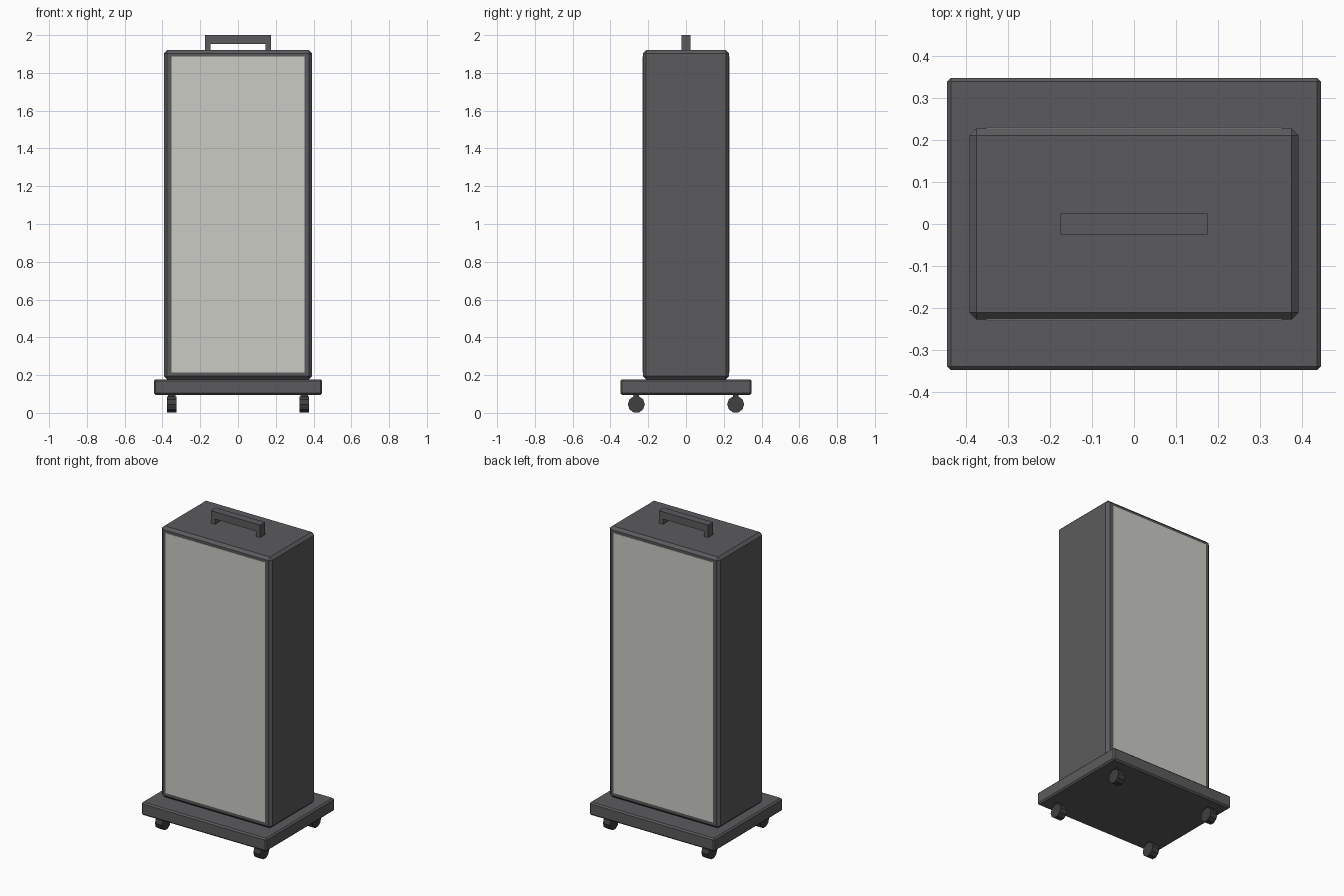
import bpy
import math
from mathutils import Matrix, Vector

cube = bpy.data.objects.get("Cube")
if cube:
    bpy.data.objects.remove(cube, do_unlink=True)


def material(name, colour):
    mat = bpy.data.materials.new(name)
    mat.use_nodes = True
    mat.diffuse_color = (*colour, 1)
    mat.node_tree.nodes["Principled BSDF"].inputs["Base Color"].default_value = (*colour, 1)
    return mat


charcoal = material("charcoal", (0.105, 0.105, 0.11))
rubber = material("dark rubber", (0.05, 0.05, 0.05))
panel_grey = material("pale panel grey", (0.6, 0.6, 0.56))


def box(name, low, high, mat, chamfer=0):
    low, high = Vector(low), Vector(high)
    bpy.ops.mesh.primitive_cube_add(size=1)
    ob = bpy.context.object
    ob.name = name
    ob.data.transform(Matrix.Translation((low + high) / 2) @ Matrix.Diagonal((*(high - low), 1)))
    ob.data.materials.append(mat)
    if chamfer:
        bevel = ob.modifiers.new("chamfer", "BEVEL")
        bevel.width = chamfer
        bevel.segments = 1
    return ob


# Base and cabinet
box("base", (-0.445, -0.348, 0.095), (0.445, 0.348, 0.178), charcoal, 0.009)
box("cabinet", (-0.392, -0.228, 0.178), (0.392, 0.228, 1.92), charcoal, 0.017)

# Display panels on both broad faces
for name, side in (("front", -1), ("back", 1)):
    ys = sorted((side * 0.224, side * 0.23))
    box(name + "_panel", (-0.353, ys[0], 0.215), (0.353, ys[1], 1.887), panel_grey)

# Carry handle: one U profile extruded through its depth
profile = [(-0.175, 1.915), (-0.175, 2), (0.175, 2), (0.175, 1.915),
           (0.145, 1.915), (0.145, 1.953), (-0.145, 1.953), (-0.145, 1.915)]
count = len(profile)
verts = [(x, y, z) for y in (-0.025, 0.025) for x, z in profile]
# Each side is split into a bar and two posts, so no concave face is needed
ends = [(0, 1, 6, 7), (1, 2, 5, 6), (2, 3, 4, 5)]
faces = ends + [tuple(i + count for i in reversed(f)) for f in ends]
faces += [(i, i + count, (i + 1) % count + count, (i + 1) % count) for i in range(count)]
mesh = bpy.data.meshes.new("handle")
mesh.from_pydata(verts, [], faces)
mesh.materials.append(charcoal)
bpy.context.collection.objects.link(bpy.data.objects.new("handle", mesh))

# Four castor wheels
for x_name, x in (("right", -0.35), ("left", 0.35)):
    for y_name, y in (("front", -0.263), ("back", 0.263)):
        bpy.ops.mesh.primitive_cylinder_add(vertices=10, radius=0.045, depth=0.05,
                                            location=(x, y, 0.045),
                                            rotation=(0, math.pi / 2, 0))
        wheel = bpy.context.object
        wheel.name = f"{y_name}_{x_name}_wheel"
        wheel.data.materials.append(rubber)

# Short stems joining wheels to base
for x_name, x in (("right", -0.35), ("left", 0.35)):
    for y_name, y in (("front", -0.263), ("back", 0.263)):
        box(f"{y_name}_{x_name}_stem", (x - 0.02, y - 0.015, 0.06),
            (x + 0.02, y + 0.015, 0.1), rubber)
